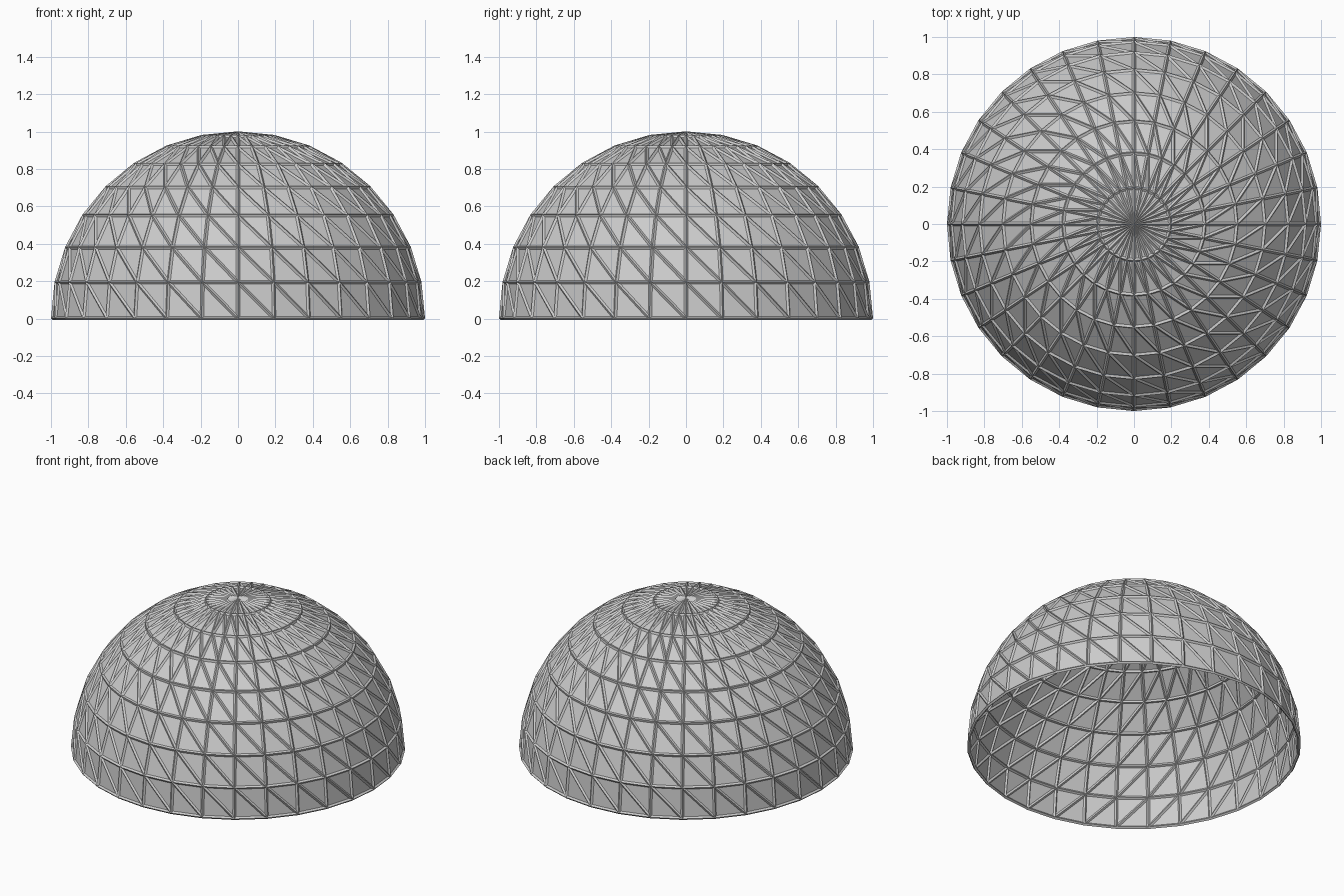
import bpy, bmesh
from math import sin, cos, pi

if "Cube" in bpy.data.objects:
    bpy.data.objects.remove(bpy.data.objects["Cube"])

SEGMENTS, RINGS, STRUT = 32, 8, 0.02
RADIUS = 0.99


def dome_mesh(name):
    """Triangulated half sphere: rings of vertices closed by a fan at the top."""
    bm = bmesh.new()
    rows = []
    for r in range(RINGS):
        lat = r / RINGS * pi / 2
        rows.append([bm.verts.new((RADIUS * cos(lat) * cos(2 * pi * s / SEGMENTS),
                                   RADIUS * cos(lat) * sin(2 * pi * s / SEGMENTS),
                                   RADIUS * sin(lat))) for s in range(SEGMENTS)])
    apex = bm.verts.new((0, 0, RADIUS))
    for s in range(SEGMENTS):
        n = (s + 1) % SEGMENTS
        for low, high in zip(rows, rows[1:]):
            # diagonal runs from upper left to lower right, seen from outside
            bm.faces.new((low[s], low[n], high[s]))
            bm.faces.new((low[n], high[n], high[s]))
        bm.faces.new((rows[-1][s], rows[-1][n], apex))
    mesh = bpy.data.meshes.new(name)
    bm.to_mesh(mesh)
    bm.free()
    return mesh


def add_dome(name):
    ob = bpy.data.objects.new(name, dome_mesh(name))
    bpy.context.collection.objects.link(ob)
    ob.location.z = 0.001
    return ob


# flat panels
add_dome("dome_panels")

# struts along every edge, standing proud inside and outside
frame = add_dome("dome_frame")
wire = frame.modifiers.new("struts", 'WIREFRAME')
wire.thickness = STRUT
wire.offset = 0
wire.use_even_offset = True
wire.use_boundary = True
wire.use_replace = True
